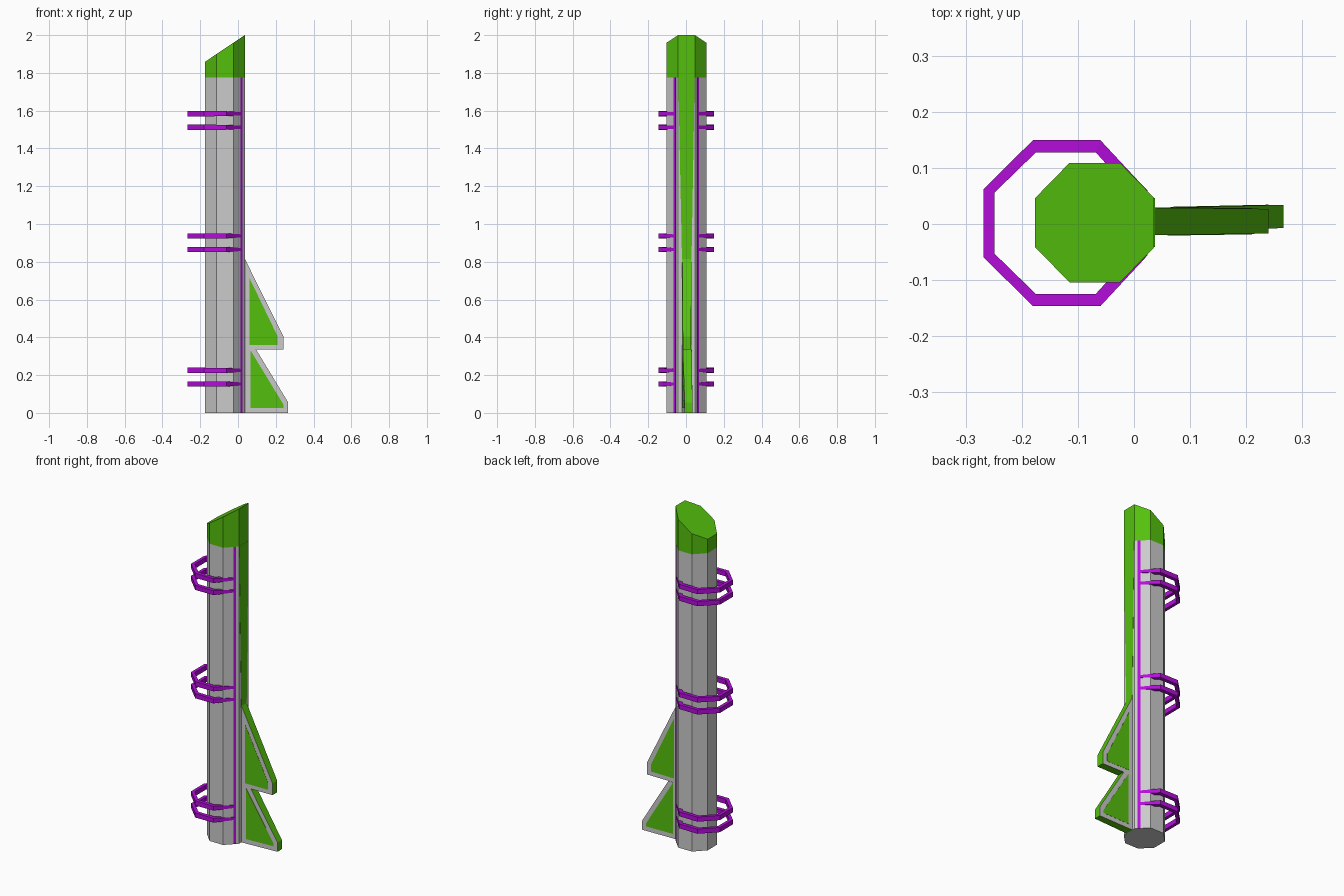
import bpy, bmesh

if "Cube" in bpy.data.objects:
    bpy.data.objects.remove(bpy.data.objects["Cube"])


def material(name, col):
    m = bpy.data.materials.new(name)
    m.diffuse_color = (*col, 1)
    m.use_nodes = True
    m.node_tree.nodes["Principled BSDF"].inputs["Base Color"].default_value = m.diffuse_color
    return m


GREEN = material("green", (0.09, 0.53, 0.004))
PURPLE = material("purple", (0.45, 0.004, 0.70))
GREY = material("grey", (0.8, 0.8, 0.8))


def finish(name, bm, mats):
    bmesh.ops.recalc_face_normals(bm, faces=bm.faces)
    me = bpy.data.meshes.new(name)
    bm.to_mesh(me)
    bm.free()
    for m in mats:
        if m:
            me.materials.append(m)
    ob = bpy.data.objects.new(name, me)
    bpy.context.collection.objects.link(ob)


def loft(name, sections, mats, side_index=0):
    """Skin matching polygons one after another and cap both ends."""
    bm = bmesh.new()
    rings = [[bm.verts.new(p) for p in s] for s in sections]
    bm.faces.new(rings[0])
    bm.faces.new(rings[-1])
    n = len(rings[0])
    for a, b in zip(rings, rings[1:]):
        for i in range(n):
            j = (i + 1) % n
            bm.faces.new((a[i], a[j], b[j], b[i])).material_index = side_index
    finish(name, bm, mats)


# Octagonal body with a slanted cap
CY = 0.0025
oct_half = [(0.036, 0.044), (-0.025, 0.1065), (-0.115, 0.1065), (-0.176, 0.044)]
octagon = [(x, y + CY) for x, y in oct_half] + [(x, CY - y) for x, y in reversed(oct_half)]
SEAM = 1.775


def slant(x):
    return 2.0 - (0.036 - x) * 0.142 / 0.212


low = [(x, y, 0) for x, y in octagon]
seam = [(x, y, SEAM) for x, y in octagon]
loft("body", [low, seam], [None])
loft("slanted_cap", [seam, [(x, y, slant(x)) for x, y in octagon]], [GREEN])

# Tapered green strip down the fin side
strip = [(-0.041, SEAM), (0.046, SEAM), (0.029, 0.80), (-0.021, 0.80)]
loft("spine_strip", [[(x, y, z) for y, z in strip] for x in (0.034, 0.037)], [GREEN])

# Purple lines along the diagonal faces
for side, label in ((1, "back"), (-1, "front")):
    line = [(0.0245, 0.0575), (0.0145, 0.0675), (0.0120, 0.0650), (0.0220, 0.0550)]
    loft(label + "_line", [[(x, CY + side * y, z) for x, y in line] for z in (0, SEAM)], [PURPLE])

# Paired open octagonal hoops: outer point, inner point, half height
hoop_half = [((0.021, 0.061), (0.005, 0.045), 0.008),
             ((-0.060, 0.148), (-0.068, 0.126), 0.013),
             ((-0.180, 0.148), (-0.175, 0.126), 0.014),
             ((-0.268, 0.061), (-0.249, 0.054), 0.014)]


def hoop_section(o, i, h, side, z):
    y0 = 0.0015
    return [(o[0], y0 + side * o[1], z - h), (o[0], y0 + side * o[1], z + h),
            (i[0], y0 + side * i[1], z + h), (i[0], y0 + side * i[1], z - h)]


for k, z in enumerate((0.153, 0.225, 0.865, 0.937, 1.512, 1.584)):
    secs = [hoop_section(*p, 1, z) for p in hoop_half]
    secs += [hoop_section(*p, -1, z) for p in reversed(hoop_half)]
    loft(f"hoop_{k + 1}", secs, [PURPLE])


# Fins: grey sides, green edges, green side panels; thickness follows x
def fin(name, outline, panel, tip_x, tip_y):
    root_y = (-0.020, 0.029)

    def edge(x, s, lift=0):
        t = (x - 0.036) / (tip_x - 0.036)
        return root_y[s] + (tip_y[s] - root_y[s]) * t + (lift if s else -lift)

    loft(name, [[(x, edge(x, s), z) for x, z in outline] for s in (0, 1)], [GREY, GREEN], 1)
    loft(name + "_panel", [[(x, edge(x, s, 0.001), z) for x, z in panel] for s in (0, 1)], [GREEN])


fin("upper_fin",
    [(0.034, 0.82), (0.24, 0.405), (0.24, 0.335), (0.034, 0.335)],
    [(0.060, 0.715), (0.210, 0.405), (0.210, 0.360), (0.060, 0.360)],
    0.24, (-0.017, 0.027))
fin("lower_fin",
    [(0.034, 0.335), (0.096, 0.335), (0.266, 0.055), (0.266, 0), (0.034, 0)],
    [(0.065, 0.333), (0.240, 0.045), (0.240, 0.027), (0.065, 0.027)],
    0.266, (-0.007, 0.034))
